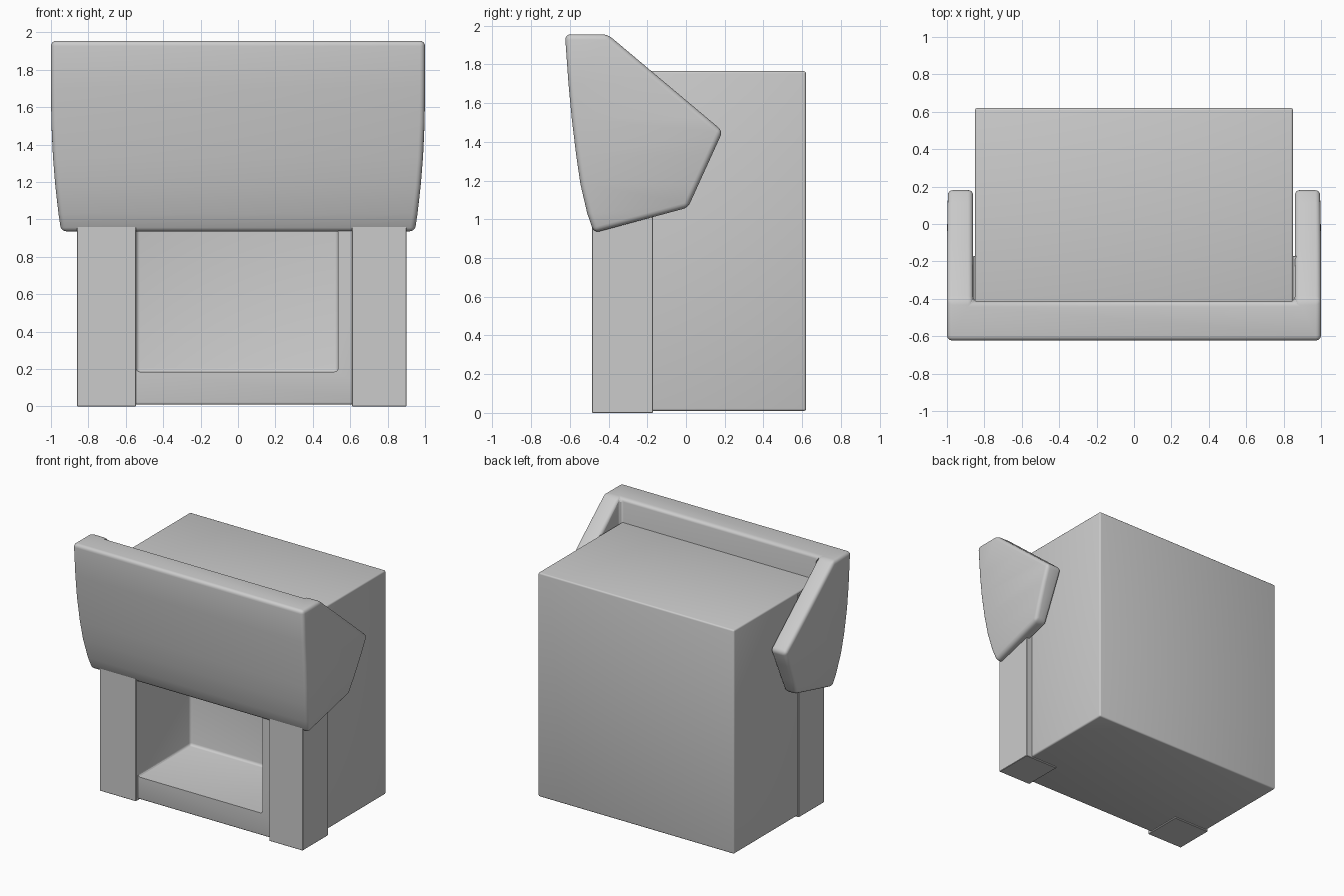
import bpy, bmesh
from mathutils import Vector

if "Cube" in bpy.data.objects:
    bpy.data.objects.remove(bpy.data.objects["Cube"])


def finish(name, bm):
    bmesh.ops.recalc_face_normals(bm, faces=bm.faces)
    me = bpy.data.meshes.new(name)
    bm.to_mesh(me)
    bm.free()
    ob = bpy.data.objects.new(name, me)
    bpy.context.collection.objects.link(ob)
    return ob


def box(name, lo, hi):
    bm = bmesh.new()
    bmesh.ops.create_cube(bm, size=1)
    for v in bm.verts:
        v.co = Vector([hi[i] if v.co[i] > 0 else lo[i] for i in range(3)])
    return finish(name, bm)


def activate(ob):
    bpy.ops.object.select_all(action='DESELECT')
    ob.select_set(True)
    bpy.context.view_layer.objects.active = ob


def bevel(ob, width, segments=3):
    m = ob.modifiers.new("Bevel", 'BEVEL')
    m.width, m.segments = width, segments
    m.limit_method = 'ANGLE'
    m.use_clamp_overlap = False
    activate(ob)
    bpy.ops.object.modifier_apply(modifier=m.name)
    bpy.ops.object.shade_smooth_by_angle()


def cut(ob, cutter):
    m = ob.modifiers.new("Cut", 'BOOLEAN')
    m.operation, m.solver, m.object = 'DIFFERENCE', 'EXACT', cutter
    activate(ob)
    bpy.ops.object.modifier_apply(modifier=m.name)
    bpy.data.objects.remove(cutter)


# Cabinet body with a recessed front opening
body = box("cabinet_body", (-0.85, -0.46, 0.01), (0.85, 0.62, 1.765))
bevel(body, 0.012)
opening = box("opening_cutter", (-0.545, -0.8, 0.185), (0.535, 0.19, 1.45))
bevel(opening, 0.02)
cut(body, opening)
activate(body)
bpy.ops.object.shade_smooth_by_angle()

# Front pillars wrapping the cabinet corners
for side, x0, x1 in (("left", -0.86, -0.545), ("right", 0.61, 0.90)):
    pillar = box(side + "_pillar", (x0, -0.485, 0), (x1, -0.17, 1.75))
    bevel(pillar, 0.003, 1)

# Hood: side profile extruded across, with sides curving in towards the bottom
profile = [(-0.475, 0.93), (-0.51, 1.03), (-0.545, 1.18), (-0.567, 1.33),
           (-0.59, 1.52), (-0.607, 1.7), (-0.625, 1.955), (-0.405, 1.955),
           (0.19, 1.455), (0.01, 1.06)]
bm = bmesh.new()
face = bm.faces.new([bm.verts.new((-1, y, z)) for y, z in profile])
ext = bmesh.ops.extrude_face_region(bm, geom=[face])
for v in ext["geom"]:
    if isinstance(v, bmesh.types.BMVert):
        v.co.x = 1
for y, z in profile[1:6]:
    bmesh.ops.bisect_plane(bm, geom=bm.verts[:] + bm.edges[:] + bm.faces[:],
                           dist=1e-4, plane_co=(0, 0, z), plane_no=(0, 0, 1))
for v in bm.verts:
    t = max(0, 1.7 - v.co.z) / 0.77
    v.co.x *= 1 - 0.055 * t ** 2.2
hood = finish("hood", bm)
cut(hood, box("hood_cutter", (-0.86, -0.415, 0.5), (0.86, 0.8, 2.5)))
bevel(hood, 0.028, 4)
